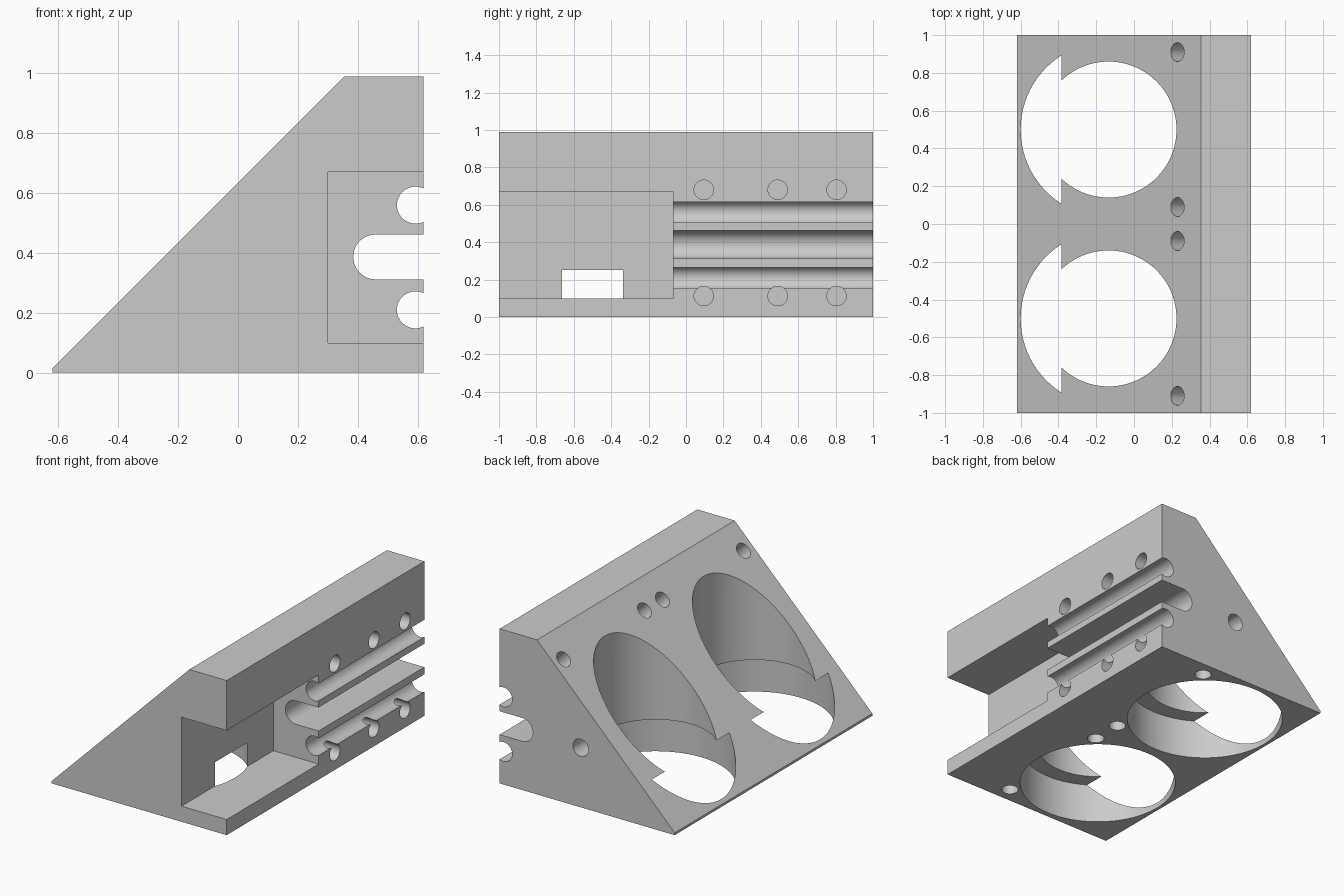
import bpy, math
from mathutils import Vector

if "Cube" in bpy.data.objects:
    bpy.data.objects.remove(bpy.data.objects["Cube"], do_unlink=True)

grey = bpy.data.materials.new("light_grey")
grey.use_nodes = True
grey.diffuse_color = (0.6, 0.6, 0.6, 1)
grey.node_tree.nodes["Principled BSDF"].inputs["Base Color"].default_value = (0.6, 0.6, 0.6, 1)


def extrude_y(name, profile, y0, y1):
    """Prism from an x-z profile running from y0 to y1."""
    n = len(profile)
    verts = [(x, y, z) for y in (y0, y1) for x, z in profile]
    faces = [list(range(n)), list(range(2 * n - 1, n - 1, -1))]
    faces += [[i, i + n, (i + 1) % n + n, (i + 1) % n] for i in range(n)]
    mesh = bpy.data.meshes.new(name)
    mesh.from_pydata(verts, [], faces)
    mesh.materials.append(grey)
    obj = bpy.data.objects.new(name, mesh)
    bpy.context.collection.objects.link(obj)
    bpy.context.view_layer.objects.active = obj
    bpy.ops.object.select_all(action="DESELECT")
    obj.select_set(True)
    bpy.ops.object.mode_set(mode="EDIT")
    bpy.ops.mesh.select_all(action="SELECT")
    bpy.ops.mesh.normals_make_consistent(inside=False)
    bpy.ops.object.mode_set(mode="OBJECT")
    return obj


def rod(start, end, radius, sides=32):
    """Cylinder between two points."""
    a, b = Vector(start), Vector(end)
    bpy.ops.mesh.primitive_cylinder_add(
        vertices=sides, radius=radius, depth=(b - a).length, location=(a + b) / 2,
        rotation=(b - a).to_track_quat("Z", "Y").to_euler())
    obj = bpy.context.object
    obj.data.materials.append(grey)
    return obj


def cut(cutter):
    """Subtract a cutter from the body and discard it."""
    cutter.hide_render = True
    bpy.context.view_layer.objects.active = body
    mod = body.modifiers.new("cut", "BOOLEAN")
    mod.operation = "DIFFERENCE"
    mod.solver = "EXACT"
    mod.object = cutter
    bpy.ops.object.modifier_apply(modifier=mod.name)
    bpy.data.objects.remove(cutter, do_unlink=True)


# Wedge body
body = extrude_y("wedge_body", [(-0.62, 0), (0.62, 0), (0.62, 0.99), (0.355, 0.99), (-0.62, 0.015)], -1, 1)

# Rectangular pocket in the front half of the upright side
cut(extrude_y("pocket", [(0.3, 0.1), (0.8, 0.1), (0.8, 0.67), (0.3, 0.67)], -1.2, -0.07))

# Long round-ended slot between two round grooves
arc = [math.radians(90 + 180 * i / 24) for i in range(25)]
slot = [(0.46 + 0.075 * math.cos(a), 0.387 + 0.075 * math.sin(a)) for a in arc]
cut(extrude_y("slot", slot + [(0.8, 0.312), (0.8, 0.462)], -0.2, 1.2))
for z in (0.21, 0.56):
    cut(rod((0.593, -0.2, z), (0.593, 1.2, z), 0.062))

# Two vertical bores, each widened at the base
for y in (-0.5, 0.5):
    cut(rod((-0.135, y, -0.2), (-0.135, y, 1.2), 0.36, 96))
    cut(rod((-0.135, y, -0.2), (-0.135, y, 0.252), 0.465, 96))

# Screw holes in the sloped face and in the base
for side in (-1, 1):
    for y in (0.09, 0.91):
        cut(rod((0.13, side * y, 0.965), (0.37, side * y, 0.725), 0.05))
    for y in (0.1, 0.9):
        cut(rod((0.216, side * y, -0.1), (0.216, side * y, 0.2), 0.05))

# Screw holes beside the grooves
for y in (0.095, 0.49, 0.805):
    for z in (0.112, 0.68):
        cut(rod((0.42, y, z), (0.75, y, z), 0.052))

# Hole in the back end
cut(rod((0.046, 0.82, 0.382), (0.046, 1.2, 0.382), 0.055))

bpy.ops.object.select_all(action="DESELECT")
body.select_set(True)
bpy.context.view_layer.objects.active = body
bpy.ops.object.shade_smooth_by_angle(angle=math.radians(30))
